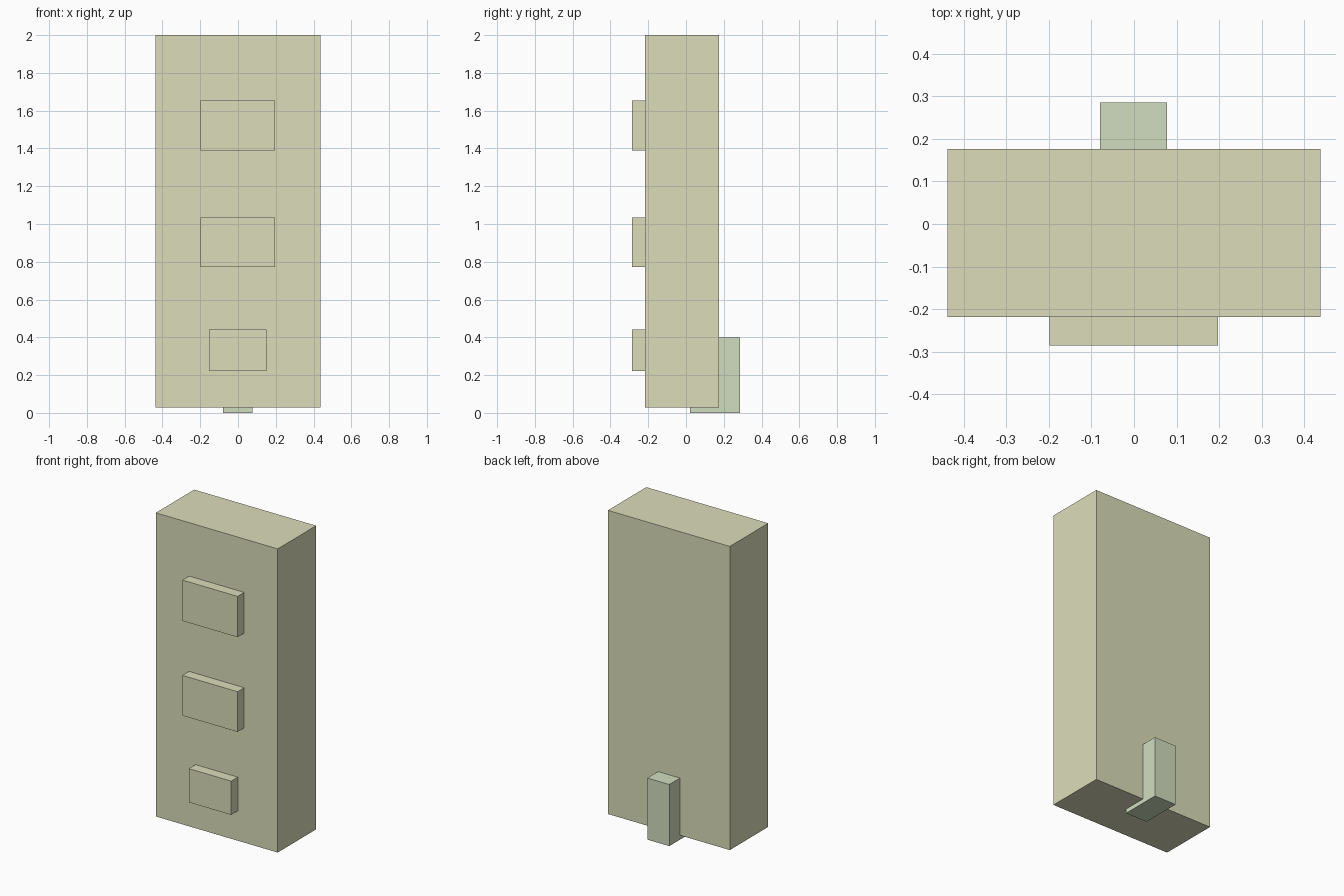
import bpy

if "Cube" in bpy.data.objects:
    bpy.data.objects.remove(bpy.data.objects["Cube"])


def material(name, rgb):
    mat = bpy.data.materials.new(name)
    mat.diffuse_color = (*rgb, 1)
    mat.use_nodes = True
    mat.node_tree.nodes["Principled BSDF"].inputs["Base Color"].default_value = mat.diffuse_color
    return mat


def box(name, low, high, mat):
    """Box spanning two opposite corners."""
    centre = [(a + b) / 2 for a, b in zip(low, high)]
    size = [b - a for a, b in zip(low, high)]
    bpy.ops.mesh.primitive_cube_add(size=1, location=centre)
    obj = bpy.context.object
    obj.name = name
    obj.scale = size
    bpy.ops.object.transform_apply(location=False, rotation=False, scale=True)
    obj.data.materials.append(mat)
    return obj


cream = material("cream", (0.71, 0.72, 0.49))
pale_green = material("pale_green", (0.64, 0.72, 0.52))

# Tall slab body
box("body", (-0.438, -0.218, 0.028), (0.438, 0.176, 2.0), cream)

# Raised front panels: half width, bottom, top
panels = {
    "lower_panel": (0.152, 0.222, 0.441),
    "middle_panel": (0.198, 0.773, 1.034),
    "upper_panel": (0.198, 1.388, 1.653),
}
for name, (half, bottom, top) in panels.items():
    box(name, (-half - 0.001, -0.286, bottom), (half - 0.001, -0.218, top), cream)

# Rear foot, tucked under the body
box("rear_foot", (-0.08, 0.02, 0.0), (0.078, 0.286, 0.40), pale_green)
